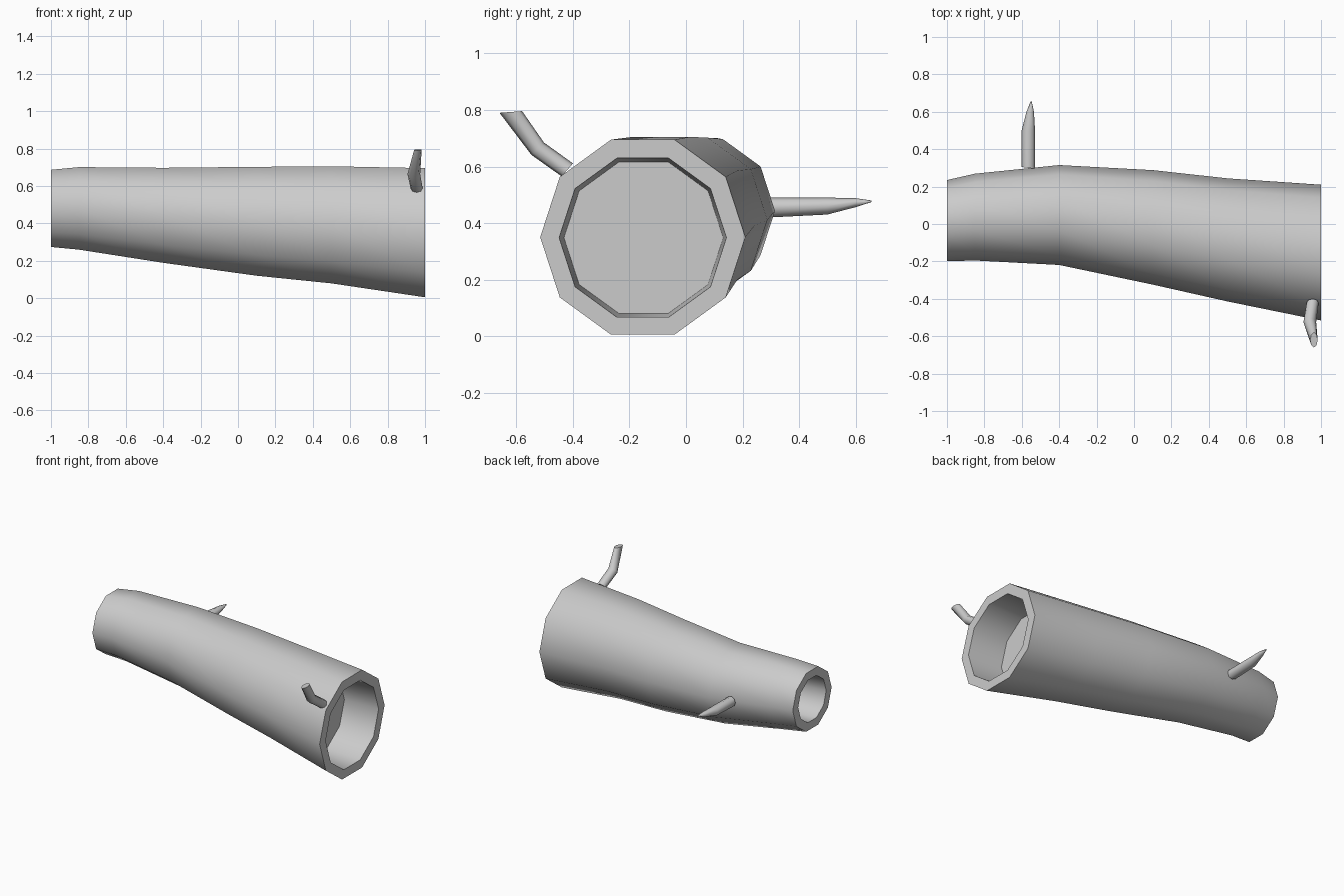
import bpy, bmesh, math
from mathutils import Vector

cube = bpy.data.objects.get("Cube")
if cube:
    bpy.data.objects.remove(cube, do_unlink=True)

grey = bpy.data.materials.new("plain grey")
grey.use_nodes = True
colour = (0.6, 0.6, 0.6, 1)
grey.diffuse_color = colour
grey.node_tree.nodes["Principled BSDF"].inputs["Base Color"].default_value = colour


def loft(name, rings, sides):
    """Skin elliptical rings, each given as centre, half axis u, half axis v."""
    bm = bmesh.new()
    loops = []
    for centre, u, v in rings:
        loop = []
        for i in range(sides):
            a = math.tau * i / sides
            loop.append(bm.verts.new(Vector(centre) + Vector(u) * math.cos(a) + Vector(v) * math.sin(a)))
        loops.append(loop)
    for a, b in zip(loops, loops[1:]):
        for i in range(sides):
            j = (i + 1) % sides
            bm.faces.new((a[i], a[j], b[j], b[i]))
    bm.faces.new(loops[0])
    bm.faces.new(loops[-1])
    bmesh.ops.recalc_face_normals(bm, faces=bm.faces[:])
    mesh = bpy.data.meshes.new(name)
    bm.to_mesh(mesh)
    bm.free()
    mesh.materials.append(grey)
    obj = bpy.data.objects.new(name, mesh)
    bpy.context.collection.objects.link(obj)
    bpy.ops.object.select_all(action='DESELECT')
    obj.select_set(True)
    bpy.context.view_layer.objects.active = obj
    bpy.ops.object.shade_smooth_by_angle(angle=math.radians(55))
    return obj


def log_ring(x, y, z, r):
    return (x, y, z), (0, r, 0), (0, 0, r)


# Hollow log: recess floor, rim, bark, rim, recess floor
loft("hollow_log", [log_ring(*s) for s in (
    (-0.72, 0.03, 0.47, 0.15),
    (-1.0, 0.018, 0.48, 0.157),
    (-1.0, 0.018, 0.48, 0.217),
    (-0.85, 0.037, 0.48, 0.232),
    (-0.4, 0.048, 0.443, 0.267),
    (0.1, -0.018, 0.411, 0.306),
    (0.5, -0.085, 0.392, 0.329),
    (1.0, -0.153, 0.35, 0.363),
    (1.0, -0.153, 0.348, 0.296),
    (0.74, -0.15, 0.348, 0.282),
)], 10)

# Straight pointed twig on the back
loft("back_twig", [
    ((-0.565, 0.3, 0.455), (0.036, -0.005, 0), (0, 0, 0.035)),
    ((-0.565, 0.5, 0.46), (0.036, 0, 0), (0, 0, 0.03)),
    ((-0.555, 0.6, 0.472), (0.02, 0, 0), (0, 0, 0.016)),
    ((-0.55, 0.656, 0.477), (0.003, 0, 0), (0, 0, 0.003)),
], 8)

# Bent twig with a slanted tip on the front
loft("front_twig", [
    ((0.955, -0.42, 0.588), (0.032, 0, 0), (0, 0.02, 0.023)),
    ((0.94, -0.525, 0.663), (0.034, 0, 0), (0, 0.022, 0.022)),
    ((0.962, -0.62, 0.793), (0.02, 0, 0), (0, 0.04, 0.003)),
], 8)
